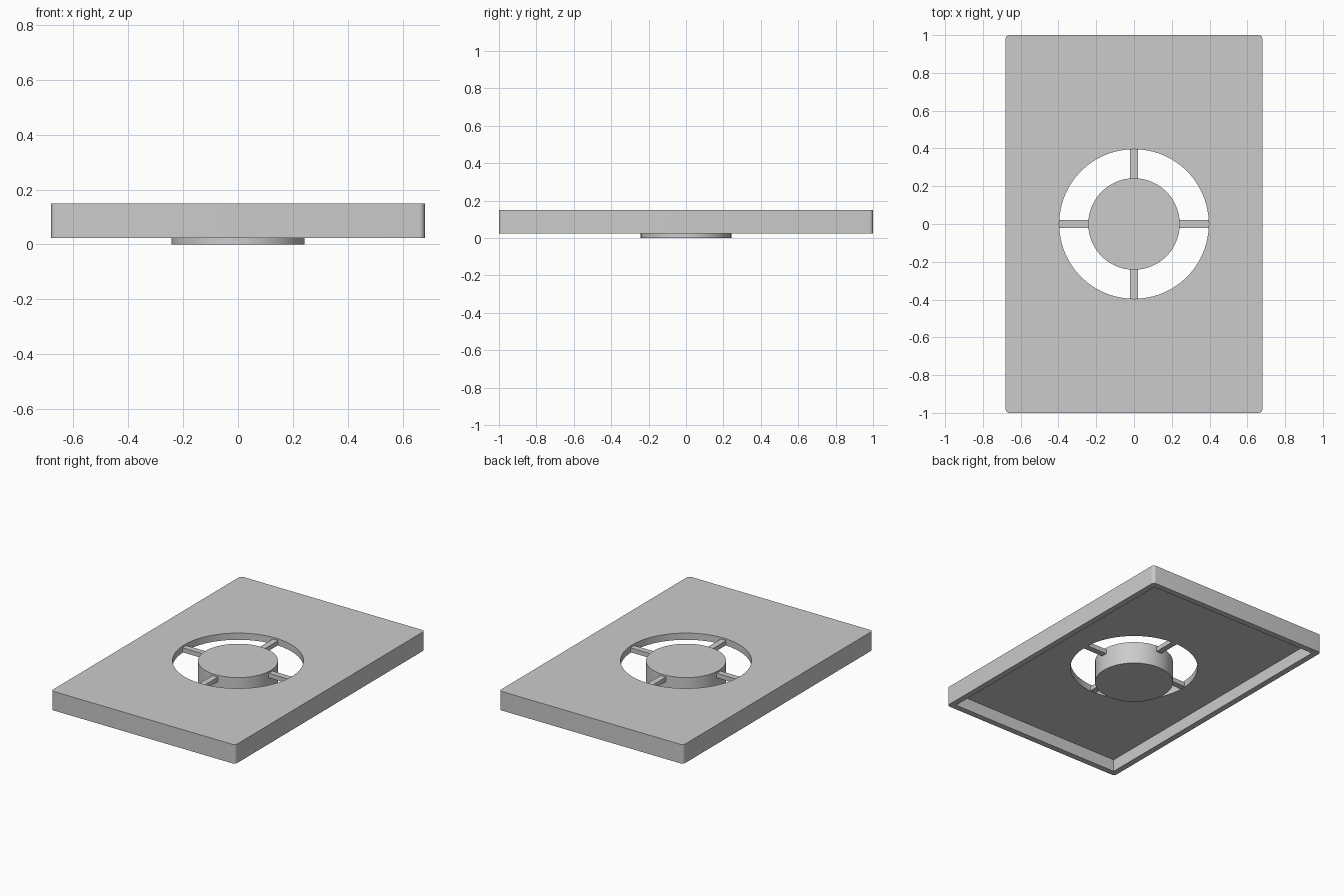
import bpy, bmesh
from math import radians
from mathutils import Matrix

cube = bpy.data.objects.get("Cube")
if cube:
    bpy.data.objects.remove(cube, do_unlink=True)

GREY = (0.6, 0.6, 0.6, 1)
grey = bpy.data.materials.new("plain grey")
grey.use_nodes = True
grey.diffuse_color = GREY
grey.node_tree.nodes["Principled BSDF"].inputs["Base Color"].default_value = GREY

TOP, SKIRT = 0.15, 0.023      # upper face and lower edge of the cover
UNDERSIDE = 0.105             # ceiling of the hollow
HALF_X, WALL = 0.68, 0.04
HUB_R, HOLE_R = 0.242, 0.396


def finish(name, bm):
    mesh = bpy.data.meshes.new(name)
    bm.to_mesh(mesh)
    bm.free()
    obj = bpy.data.objects.new(name, mesh)
    bpy.context.collection.objects.link(obj)
    mesh.materials.append(grey)
    return obj


def box(name, x, y, z, corner=0):
    """Box from (low, high) ranges, with optional rounded upright edges."""
    bm = bmesh.new()
    size = [b - a for a, b in (x, y, z)]
    mid = [(a + b) / 2 for a, b in (x, y, z)]
    bmesh.ops.create_cube(bm, size=1, matrix=Matrix.Translation(mid) @ Matrix.Diagonal((*size, 1)))
    if corner:
        upright = [e for e in bm.edges if abs(e.verts[0].co.z - e.verts[1].co.z) > 0.01]
        bmesh.ops.bevel(bm, geom=upright, offset=corner, segments=6, profile=0.5, affect='EDGES')
    return finish(name, bm)


def cylinder(name, radius, low, high):
    bm = bmesh.new()
    bmesh.ops.create_cone(bm, cap_ends=True, segments=96, radius1=radius, radius2=radius,
                          depth=high - low, matrix=Matrix.Translation((0, 0, (low + high) / 2)))
    return finish(name, bm)


def smooth(obj):
    bpy.ops.object.select_all(action='DESELECT')
    obj.select_set(True)
    bpy.context.view_layer.objects.active = obj
    bpy.ops.object.shade_smooth_by_angle(angle=radians(30))


# Cover: rounded slab, hollowed from below, with a round opening
cover = box("cover_plate", (-HALF_X, HALF_X), (-1, 1), (SKIRT, TOP), corner=0.02)
inner_x, inner_y = HALF_X - WALL, 1 - WALL
cutters = [
    box("hollow_cutter", (-inner_x, inner_x), (-inner_y, inner_y), (-0.1, UNDERSIDE)),
    cylinder("opening_cutter", HOLE_R, -0.2, 0.3),
]
for cutter in cutters:
    cutter.hide_render = True
    mod = cover.modifiers.new(cutter.name, 'BOOLEAN')
    mod.operation, mod.solver, mod.object = 'DIFFERENCE', 'EXACT', cutter
bpy.context.view_layer.update()
cut_mesh = bpy.data.meshes.new_from_object(cover.evaluated_get(bpy.context.evaluated_depsgraph_get()))
cover.modifiers.clear()
cover.data = cut_mesh
for cutter in cutters:
    bpy.data.objects.remove(cutter, do_unlink=True)
smooth(cover)

# Central hub, flush with the cover and standing on the ground
smooth(cylinder("hub", HUB_R, 0, TOP))

# Four spokes joining hub and cover, slightly recessed
for i, side in enumerate(("left", "back", "right", "front")):
    spoke = box(side + "_spoke", (HUB_R - 0.02, HOLE_R + 0.01), (-0.02, 0.02), (0.108, 0.138))
    spoke.data.transform(Matrix.Rotation(radians(90 * i), 4, 'Z'))
